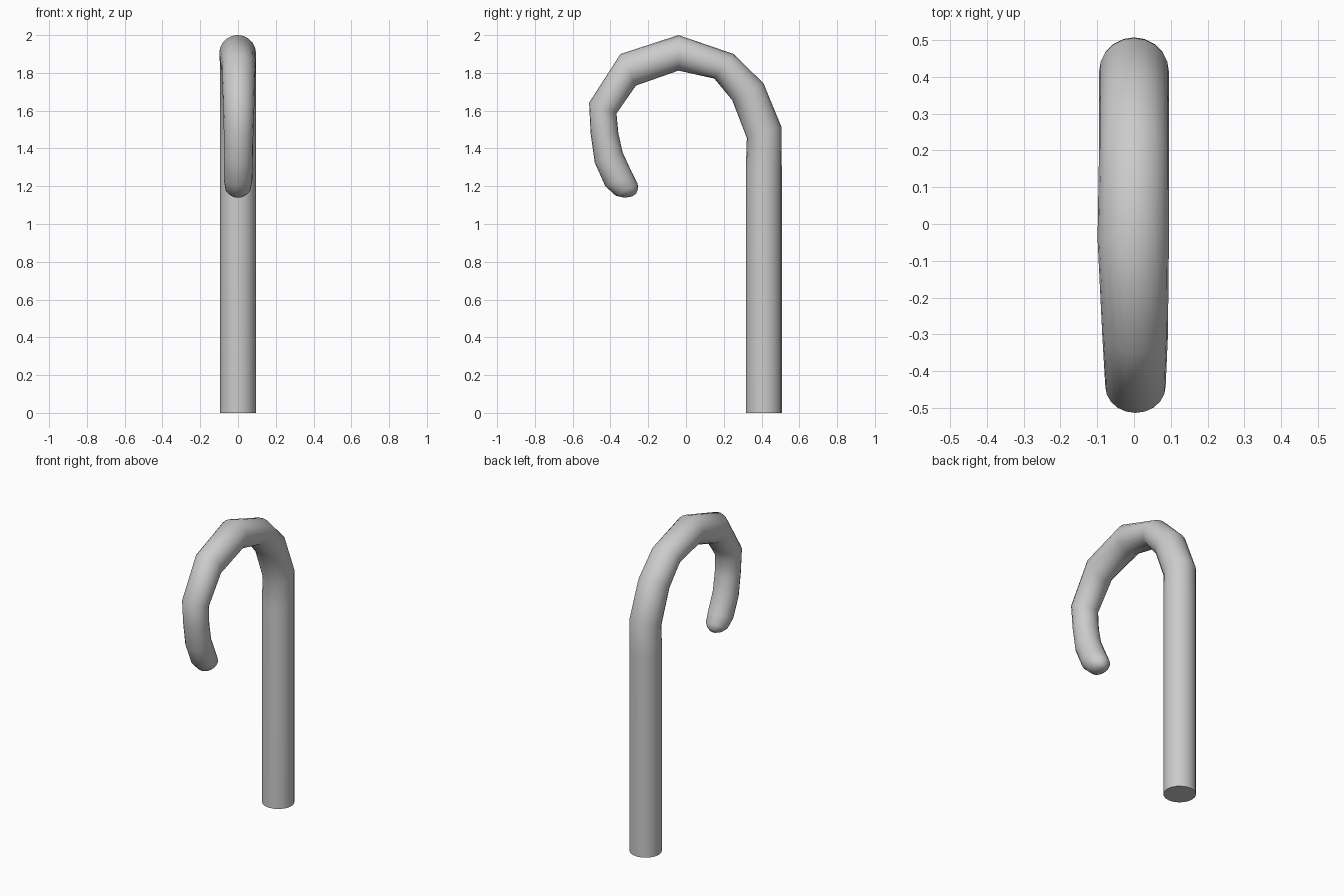
import bpy, bmesh, math
from mathutils import Vector

SIDES = 20
# Cross-sections along the cane: outer y, z, inner y, z, x half width, x centre
RINGS = [
    (0.507, 0.00, 0.317, 0.00, 0.095, 0.0),
    (0.507, 0.15, 0.317, 0.15, 0.095, 0.0),
    (0.507, 1.30, 0.317, 1.30, 0.095, 0.0),
    (0.505, 1.515, 0.322, 1.455, 0.095, 0.0),
    (0.410, 1.745, 0.245, 1.655, 0.095, 0.0),
    (0.252, 1.900, 0.150, 1.770, 0.095, 0.0),
    (-0.04, 2.000, -0.04, 1.812, 0.097, -0.002),
    (-0.347, 1.900, -0.265, 1.733, 0.089, 0.003),
    (-0.513, 1.642, -0.368, 1.585, 0.082, 0.004),
    (-0.505, 1.480, -0.358, 1.480, 0.078, 0.003),
    (-0.483, 1.325, -0.335, 1.378, 0.077, 0.002),
    (-0.427, 1.200, -0.285, 1.270, 0.076, 0.001),
    (-0.372, 1.150, -0.256, 1.213, 0.066, 0.0),
    (-0.325, 1.139, -0.254, 1.185, 0.043, 0.0),
    (-0.285, 1.146, -0.264, 1.160, 0.014, 0.0),
]

# Skin the rings into one tube with closed ends
bm = bmesh.new()
loops = []
for oy, oz, iy, iz, half, cx in RINGS:
    outer, inner = Vector((cx, oy, oz)), Vector((cx, iy, iz))
    mid, arm = (outer + inner) / 2, (outer - inner) / 2
    side = Vector((half, 0, 0))
    loops.append([bm.verts.new(mid + arm * math.cos(a) + side * math.sin(a))
                  for a in (2 * math.pi * k / SIDES for k in range(SIDES))])
for a, b in zip(loops, loops[1:]):
    for k in range(SIDES):
        n = (k + 1) % SIDES
        bm.faces.new((a[k], a[n], b[n], b[k]))
bm.faces.new(loops[0])
bm.faces.new(loops[-1])
bmesh.ops.recalc_face_normals(bm, faces=bm.faces[:])

mesh = bpy.data.meshes.new("hooked_cane")
bm.to_mesh(mesh)
bm.free()
cane = bpy.data.objects.new("hooked_cane", mesh)
bpy.context.collection.objects.link(cane)
bpy.context.view_layer.objects.active = cane
cane.select_set(True)
bpy.ops.object.shade_smooth_by_angle(angle=math.radians(60))
